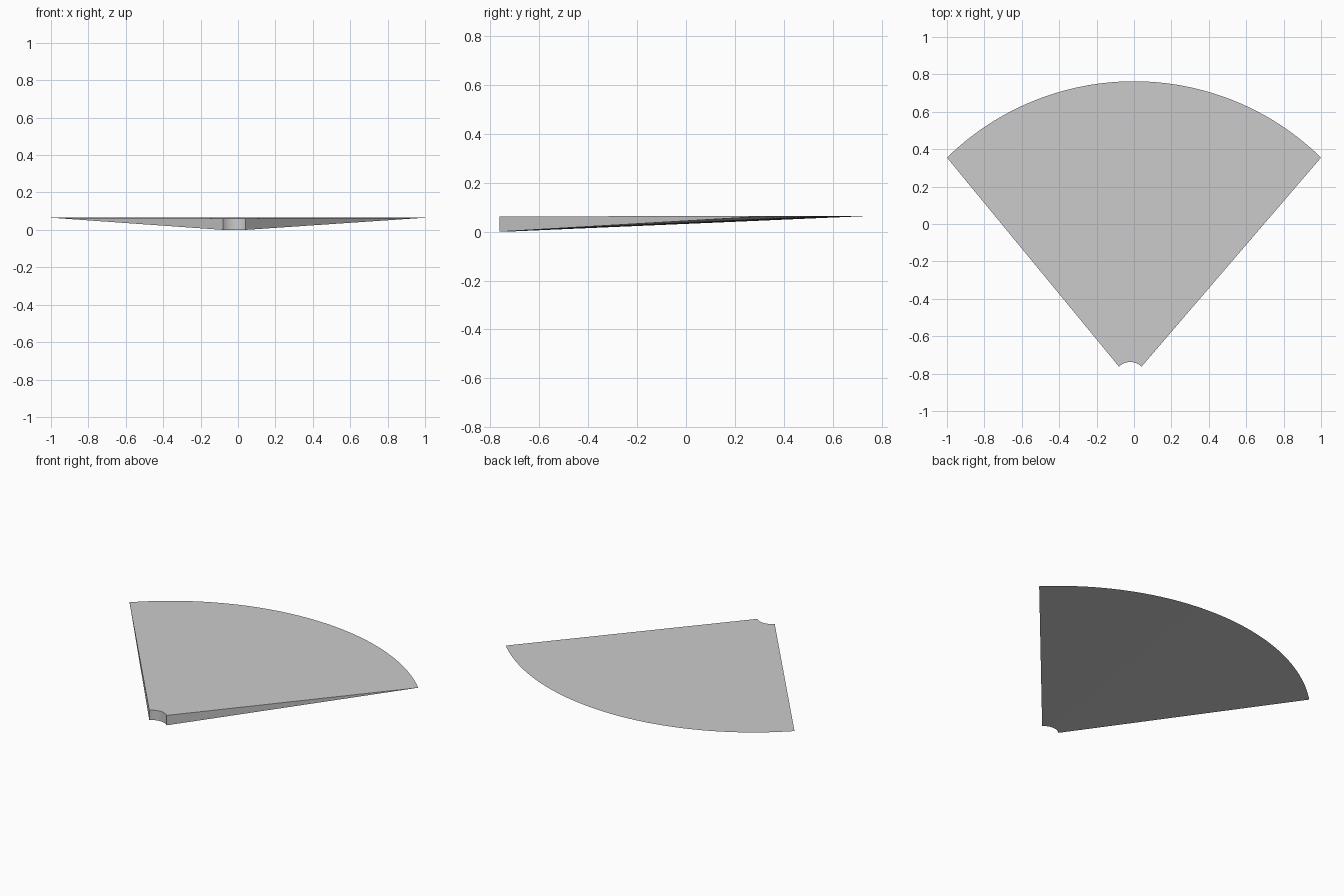
import bpy, bmesh, math

if "Cube" in bpy.data.objects:
    bpy.data.objects.remove(bpy.data.objects["Cube"])

SEG = 64
TOP_OUT, TOP_IN = 0.065, 0.062


def arc(cx, half, y_end, y_mid, n):
    """Points of a circular arc through both ends and the raised middle."""
    sag = y_mid - y_end
    r = (half * half + sag * sag) / (2 * sag)
    a = math.asin(half / r)
    return [(cx + r * math.sin(a * (2 * i / n - 1)),
             y_mid - r + r * math.cos(a * (2 * i / n - 1))) for i in range(n + 1)]


outer = arc(0.0, 1.0, 0.355, 0.763, SEG)
inner = arc(-0.02, 0.06, -0.763, -0.738, SEG)

# Fan-shaped wedge: thick at the notch, tapering to a knife edge at the rim
bm = bmesh.new()
rim = [bm.verts.new((x, y, TOP_OUT)) for x, y in outer]
top = [bm.verts.new((x, y, TOP_IN)) for x, y in inner]
low = [bm.verts.new((x, y, 0.0)) for x, y in inner]

for i in range(SEG):
    j = i + 1
    bm.faces.new((top[i], top[j], rim[j], rim[i]))   # upper surface
    bm.faces.new((low[j], low[i], rim[i], rim[j]))   # conical underside
    bm.faces.new((low[i], low[j], top[j], top[i]))   # notch wall

# Straight tapered sides
bm.faces.new((low[0], top[0], rim[0]))
bm.faces.new((low[-1], rim[-1], top[-1]))
bmesh.ops.recalc_face_normals(bm, faces=bm.faces)

mesh = bpy.data.meshes.new("fan_wedge")
bm.to_mesh(mesh)
bm.free()
obj = bpy.data.objects.new("fan_wedge", mesh)
bpy.context.collection.objects.link(obj)
bpy.context.view_layer.objects.active = obj
obj.select_set(True)
bpy.ops.object.shade_smooth_by_angle(angle=math.radians(30))
